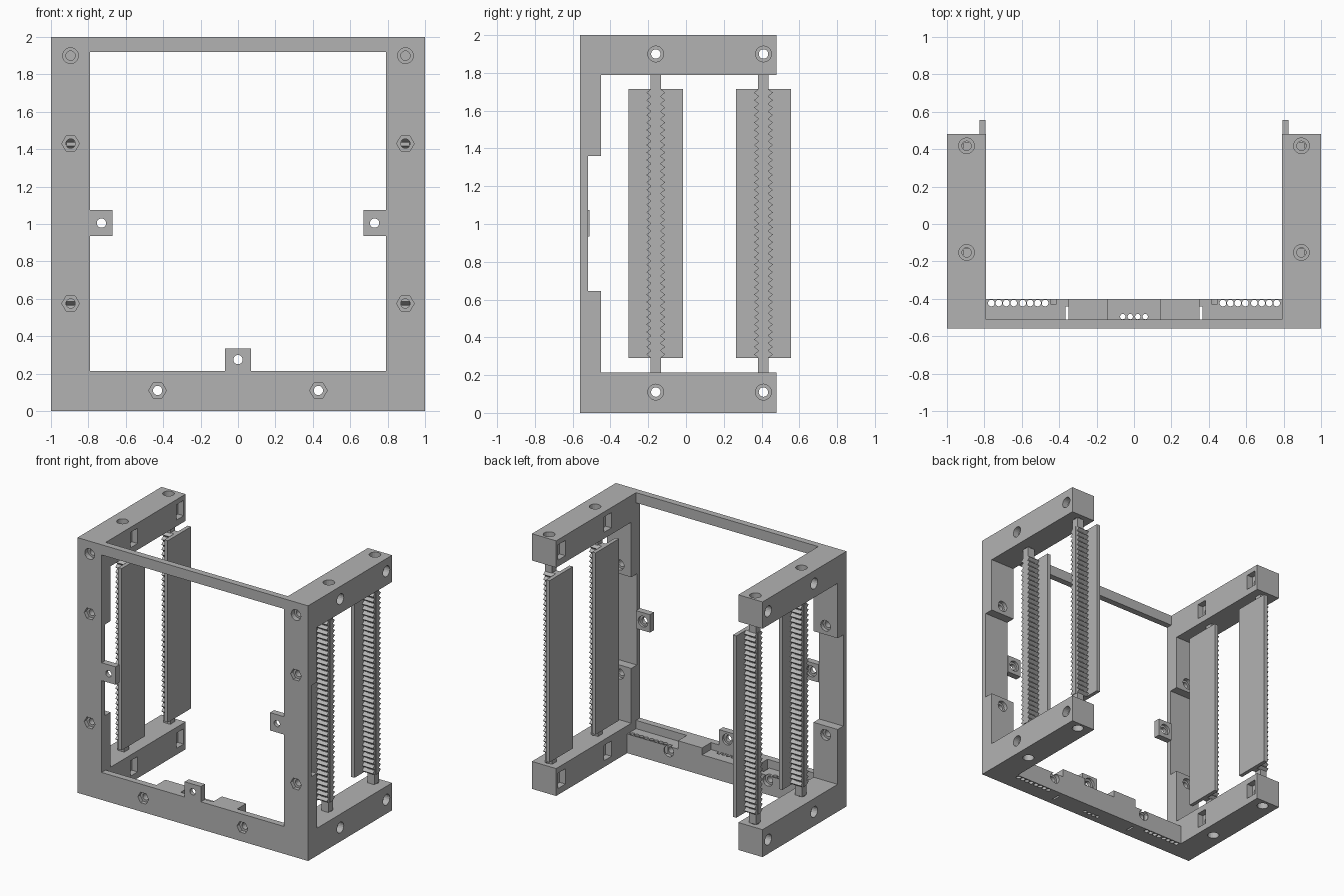
import bpy, bmesh, math
from mathutils import Matrix, Vector

cube = bpy.data.objects.get("Cube")
if cube:
    bpy.data.objects.remove(cube, do_unlink=True)

GREY = (0.45, 0.45, 0.45, 1)
mat = bpy.data.materials.new("plain grey")
mat.use_nodes = True
mat.diffuse_color = GREY
mat.node_tree.nodes["Principled BSDF"].inputs["Base Color"].default_value = GREY


def finish(name, bm):
    bmesh.ops.recalc_face_normals(bm, faces=bm.faces)
    me = bpy.data.meshes.new(name)
    bm.to_mesh(me)
    bm.free()
    me.materials.append(mat)
    ob = bpy.data.objects.new(name, me)
    bpy.context.scene.collection.objects.link(ob)
    return ob


def box(name, x, y, z):
    """Box from three (low, high) ranges."""
    bm = bmesh.new()
    bmesh.ops.create_cube(bm, size=1)
    lo, hi = Vector((x[0], y[0], z[0])), Vector((x[1], y[1], z[1]))
    for v in bm.verts:
        v.co = Vector([(lo[i] + hi[i]) / 2 + v.co[i] * (hi[i] - lo[i]) for i in range(3)])
    return finish(name, bm)


def rod(axis, at, span, r, sides=20):
    """Cylinder cutter along an axis; span is its range on that axis."""
    bm = bmesh.new()
    bmesh.ops.create_cone(bm, cap_ends=True, segments=sides, radius1=r, radius2=r,
                          depth=span[1] - span[0])
    turn = {"X": Matrix.Rotation(math.pi / 2, 4, "Y"),
            "Y": Matrix.Rotation(math.pi / 2, 4, "X"), "Z": Matrix()}[axis]
    pos = list(at)
    pos["XYZ".index(axis)] = (span[0] + span[1]) / 2
    if sides == 6:
        turn = turn @ Matrix.Rotation(math.pi / 2, 4, "Z")
    bmesh.ops.transform(bm, verts=bm.verts, matrix=Matrix.Translation(pos) @ turn)
    return finish("cutter", bm)


def bake(ob):
    dg = bpy.context.evaluated_depsgraph_get()
    dg.update()
    me = bpy.data.meshes.new_from_object(ob.evaluated_get(dg))
    ob.modifiers.clear()
    ob.data = me


def cut(ob, cutters):
    for c in cutters:
        c.hide_render = True
        m = ob.modifiers.new("cut", "BOOLEAN")
        m.operation, m.solver, m.object = "DIFFERENCE", "EXACT", c
    bake(ob)
    for c in cutters:
        bpy.data.objects.remove(c, do_unlink=True)


def mirror(ob):
    ob.modifiers.new("mirror", "MIRROR")
    bake(ob)


F, B, IN = -0.56, 0.48, 0.79          # front, arm ends, inner width
RACKS = (-0.16, 0.41)                 # rack positions along the arms
LOW, HIGH = 0.215, 1.79

# Frame carved from one block
frame = box("frame", (-1, 1), (F, B), (0, 2))
cut(frame, [
    box("cutter", (-IN, IN), (-0.4, 1), (-1, 3)),
    box("cutter", (-IN, IN), (-0.51, -0.3), (LOW, 3)),
    box("cutter", (-IN, IN), (-1, -0.45), (LOW, 1.92)),
    box("cutter", (-2, 2), (-0.45, 1), (LOW, HIGH)),
    box("cutter", (-2, 2), (-0.52, -0.4), (0.645, 1.36)),
    box("cutter", (-0.14, 0.14), (-0.51, -0.3), (0.16, 1)),
])

# Shelves, slits and small wire holes in the bottom bar
holes = []
for s in (-1, 1):
    holes.append(box("cutter", sorted((s * 0.35, s * IN)), (-0.51, -0.3), (0.15, 1)))
    holes.append(box("cutter", sorted((s * 0.35, s * 0.365)), (-0.51, -0.44), (-1, 1)))
    for i in range(8):
        x = 0.475 + 0.04 * i + (0.008 if i > 3 else 0)
        holes.append(rod("Z", (s * x, -0.423, 0), (-1, 1), 0.018, 12))
for i in range(4):
    holes.append(rod("Z", (-0.06 + 0.04 * i, -0.495, 0), (-1, 1), 0.0145, 12))
cut(frame, holes)

# Screw holes with hexagon nut seats on the front, round seats behind
holes = []
for s in (-1, 1):
    for x, z, back in ((0.895, 0.575, -0.45), (0.895, 1.43, -0.45), (0.43, 0.11, -0.4)):
        if z > 0.5:
            back = -0.45
        holes += [rod("Y", (s * x, 0, z), (-1, -0.3), 0.025),
                  rod("Y", (s * x, 0, z), (-1, F + 0.03), 0.047, 6),
                  rod("Y", (s * x, 0, z), (back - 0.03, -0.3), 0.042)]
    holes += [rod("Y", (s * 0.895, 0, 1.9), (-1, F + 0.04), 0.042),
              rod("Y", (s * 0.895, 0, 1.9), (-1, -0.4), 0.025)]
cut(frame, holes)

# Arm holes: sideways and vertical screws, nut pockets on the inner faces
holes = []
for y in RACKS:
    for z, end in ((0.11, -1), (1.9, 1)):
        holes.append(rod("X", (0, y, z), (-2, 2), 0.025))
        for s in (-1, 1):
            holes.append(rod("X", (0, y, z), sorted((s * 0.95, s * 2)), 0.042))
            holes.append(box("cutter", sorted((s * 0.7, s * 0.84)),
                             (y - 0.045, y + 0.045), (z - 0.06, z + 0.06)))
            at = (s * 0.895, y + 0.008, 0)
            span = (1.95, 3) if end > 0 else (-1, 0.05)
            holes.append(rod("Z", at, span, 0.042))
            span = (1.7, 3) if end > 0 else (-1, 0.3)
            holes.append(rod("Z", at, span, 0.025))
cut(frame, holes)

# Mounting tabs
tab = box("side_tabs", (0.67, IN), (F, -0.51), (0.935, 1.075))
cut(tab, [rod("Y", (0.73, 0, 1.005), (-1, 0), 0.025),
          rod("Y", (0.73, 0, 1.005), (-0.53, 0), 0.042)])
mirror(tab)
tab = box("bottom_tab", (-0.07, 0.07), (F, -0.51), (LOW, 0.335))
cut(tab, [rod("Y", (0, 0, 0.275), (-1, 0), 0.025),
          rod("Y", (0, 0, 0.275), (-0.53, 0), 0.042)])

# Racks: square rod, toothed bar and flat plate, one set per position
TEETH, BOTTOM, TOP = 36, 0.29, 1.715
step = (TOP - BOTTOM) / TEETH
for name, y in zip(("front", "rear"), RACKS):
    mirror(box(name + "_rod", (0.855, 0.915), (y - 0.028, y + 0.028), (LOW, HIGH)))
    mirror(box(name + "_plate", (0.795, 0.825), (y - 0.145, y + 0.145), (BOTTOM, TOP)))
    side = [(0.025 if i % 2 == 0 else 0.05, BOTTOM + step * i / 2)
            for i in range(2 * TEETH + 1)]
    bm = bmesh.new()
    outline = [(y + w, z) for w, z in side] + [(y - w, z) for w, z in reversed(side)]
    face = bm.faces.new([bm.verts.new((0.825, a, z)) for a, z in outline])
    ext = bmesh.ops.extrude_face_region(bm, geom=[face])["geom"]
    bmesh.ops.translate(bm, vec=(0.092, 0, 0),
                        verts=[v for v in ext if isinstance(v, bmesh.types.BMVert)])
    # the extrusion leaves the starting face out, so close it if needed
    bmesh.ops.holes_fill(bm, edges=[e for e in bm.edges if e.is_boundary])
    mirror(finish(name + "_rack_teeth", bm))
    # ridge along the outer face
    mirror(box(name + "_ridge", (0.917, 0.921), (y - 0.015, y + 0.015), (BOTTOM, TOP)))
